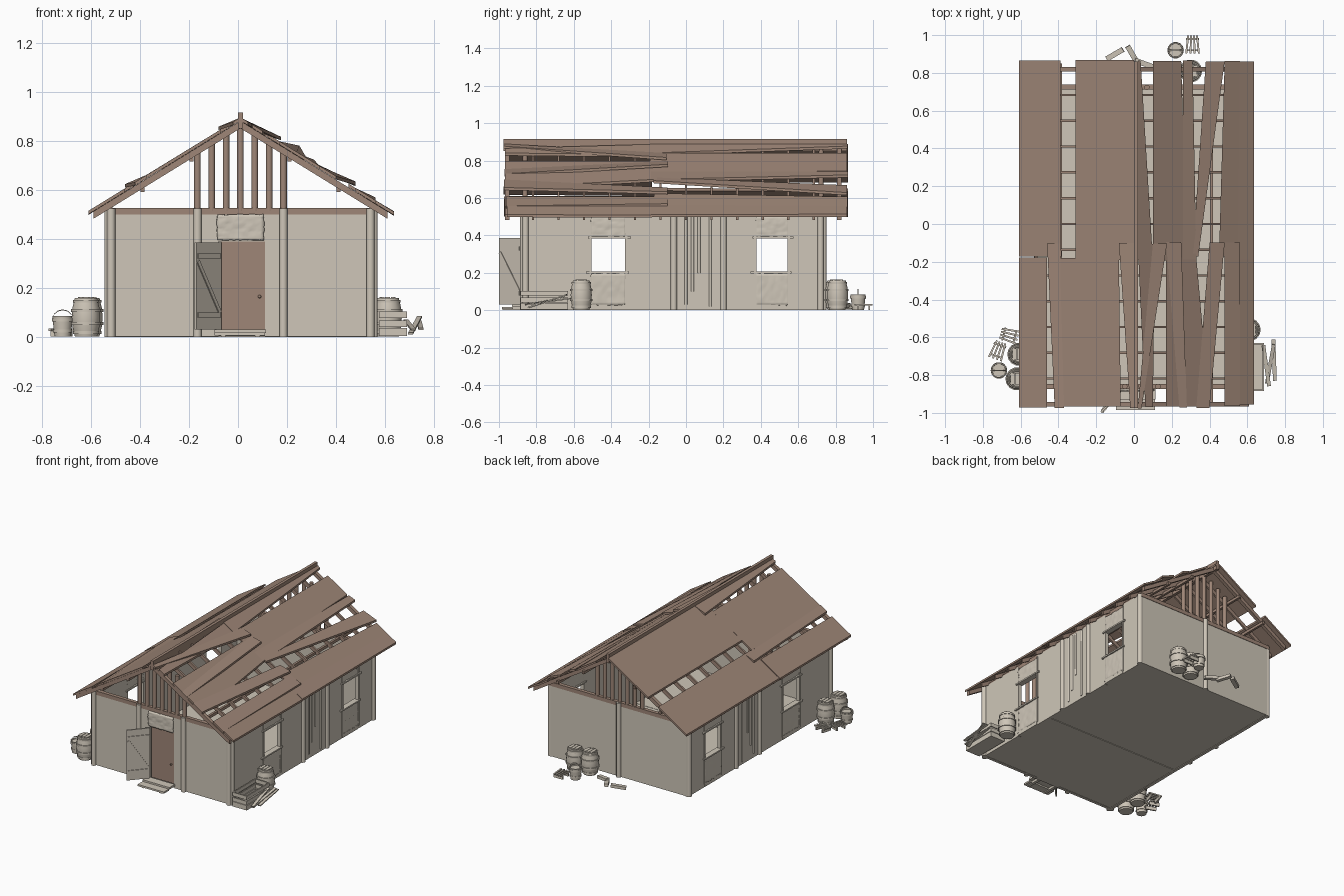
import bpy, bmesh, math, random
from mathutils import Matrix, Vector

if "Cube" in bpy.data.objects:
    bpy.data.objects.remove(bpy.data.objects["Cube"])

random.seed(4)


def material(name, rgb):
    m = bpy.data.materials.new(name)
    m.diffuse_color = (*rgb, 1)
    m.use_nodes = True
    m.node_tree.nodes["Principled BSDF"].inputs["Base Color"].default_value = m.diffuse_color
    return m


PALE = material("pale_plaster", (0.62, 0.565, 0.48))
BROWN = material("brown_timber", (0.345, 0.24, 0.185))


def hexa(bm, pts):
    v = [bm.verts.new(p) for p in pts]
    bm.faces.new(v[3::-1])
    bm.faces.new(v[4:])
    for i in range(4):
        j = (i + 1) % 4
        bm.faces.new((v[i], v[j], v[j + 4], v[i + 4]))


def box(bm, x0, x1, y0, y1, z0, z1, m=Matrix()):
    hexa(bm, [m @ Vector((x, y, z)) for z in (z0, z1)
              for x, y in ((x0, y0), (x1, y0), (x1, y1), (x0, y1))])


def place(x, y, z=0, turn=0, tilt=0):
    return Matrix.Translation((x, y, z)) @ Matrix.Rotation(math.radians(turn), 4, 'Z') \
        @ Matrix.Rotation(math.radians(tilt), 4, 'X')


def post(bm, x, y, z0, z1, r=0.018):
    bmesh.ops.create_cone(bm, segments=8, cap_ends=True, radius1=r, radius2=r, depth=z1 - z0,
                          matrix=place(x, y, (z0 + z1) / 2, 22.5))


def finish(bm, name, mat, angle=None):
    bmesh.ops.recalc_face_normals(bm, faces=bm.faces[:])
    me = bpy.data.meshes.new(name)
    bm.to_mesh(me)
    bm.free()
    me.materials.append(mat)
    ob = bpy.data.objects.new(name, me)
    bpy.context.collection.objects.link(ob)
    if angle:
        bpy.ops.object.select_all(action='DESELECT')
        ob.select_set(True)
        bpy.context.view_layer.objects.active = ob
        bpy.ops.object.shade_smooth_by_angle(angle=math.radians(angle))
    return ob


L, R, F, B = -0.53, 0.555, -0.87, 0.735      # outer wall lines
WINDOWS = ((-0.51, -0.32), (0.37, 0.55))

# Floor slabs with a joint beam
bm = bmesh.new()
box(bm, L, R, F, -0.24, 0.004, 0.02)
box(bm, L, R, -0.2, B, 0.004, 0.02)
box(bm, L, R, -0.24, -0.2, 0, 0.022)
finish(bm, "floor", PALE)

# Walls, with gaps for windows and doorway
bm = bmesh.new()
for x0 in (L, R - 0.02):
    for y0, y1 in ((F, -0.51), (-0.32, 0.37), (0.55, B)):
        box(bm, x0, x0 + 0.02, y0, y1, 0, 0.52)
for x0, x1 in ((L, -0.08), (0.11, R)):
    box(bm, x0, x1, F, F + 0.02, 0.002, 0.505)
box(bm, -0.08, 0.11, F, F + 0.02, 0.39, 0.505)
box(bm, L, R, B - 0.02, B, 0.002, 0.505)
finish(bm, "walls", PALE)

# Brown wall plates under the roof
bm = bmesh.new()
for y in (F, B - 0.02):
    box(bm, L, R, y - 0.003, y + 0.023, 0.5, 0.527)
for x in (L, R - 0.02):
    box(bm, x + 0.002, x + 0.018, F, B, 0.5, 0.53)
finish(bm, "wall_plates", BROWN)

# Rounded wall posts and side battens
bm = bmesh.new()
for x in (L + 0.013, -0.165, 0.185, R - 0.015):
    post(bm, x, F, 0, 0.525)
post(bm, 0.01, B, 0, 0.525)
for x in (L + 0.002, R - 0.002):
    for y in (F + 0.012, -0.065, 0.2, B - 0.015):
        post(bm, x, y, 0, 0.52)
    for y, z0 in ((0.0, 0.03), (0.035, 0.1), (0.07, 0.2), (0.13, 0.02)):
        post(bm, x, y, z0, 0.51, 0.008)
finish(bm, "wall_posts", PALE, 60)


# Lumpy infill panels
def lumpy(name, w, h, m):
    bm = bmesh.new()
    bmesh.ops.create_grid(bm, x_segments=14, y_segments=10, size=0.5)
    for v in bm.verts:
        edge = max(abs(v.co.x), abs(v.co.y)) > 0.49
        v.co.x *= w * random.uniform(0.97, 1.02) if edge else w
        v.co.y *= h * random.uniform(0.97, 1.02) if edge else h
        v.co.z = random.uniform(-0.003, 0.003)
        v.co = m @ v.co
    mod = finish(bm, name, PALE, 60).modifiers.new("thickness", 'SOLIDIFY')
    mod.thickness = 0.022
    mod.offset = 0


UP = Matrix.Rotation(math.pi / 2, 4, 'X')
lumpy("door_head_panel", 0.19, 0.105, place(0.01, F - 0.003, 0.447) @ UP)
bm = bmesh.new()
for x in (L + 0.008, R - 0.008):
    for y0, y1 in WINDOWS:
        for z0, z1 in ((0.025, 0.2), (0.39, 0.5)):
            lumpy("window_panel", y1 - y0, z1 - z0, place(x, (y0 + y1) / 2, (z0 + z1) / 2, 90) @ UP)
        # Window rails and jambs
        box(bm, x - 0.02, x + 0.02, y0 - 0.025, y1 + 0.015, 0.196, 0.206)
        box(bm, x - 0.02, x + 0.02, y0 - 0.015, y1 + 0.025, 0.384, 0.394)
        box(bm, x - 0.012, x + 0.012, y0, y1, 0.002, 0.03)
        for y in (y0, y1):
            box(bm, x - 0.013, x + 0.013, y - 0.006, y + 0.006, 0.02, 0.51)
finish(bm, "window_frames", PALE)

# Doorway: inner brown door, knob, open leaf, steps
bm = bmesh.new()
box(bm, -0.07, 0.11, F + 0.004, F + 0.018, 0.03, 0.39)
finish(bm, "inner_door", BROWN)
bm = bmesh.new()
bmesh.ops.create_uvsphere(bm, u_segments=8, v_segments=6, radius=0.007,
                          matrix=place(0.088, F - 0.002, 0.165))
finish(bm, "door_knob", BROWN, 60)
bm = bmesh.new()
leaf = place(-0.072, F - 0.01, 0, 229)
box(bm, 0, 0.155, -0.005, 0.005, 0.03, 0.385, leaf)
for z in (0.08, 0.32):
    box(bm, 0.008, 0.147, -0.01, 0.01, z, z + 0.02, leaf)
box(bm, 0, 0.25, 0.004, 0.01, -0.008, 0.008,
    leaf @ place(0.01, 0, 0.1) @ Matrix.Rotation(math.radians(-57), 4, 'Y'))
finish(bm, "open_door", PALE)
bm = bmesh.new()
box(bm, -0.095, 0.115, -0.93, F, 0.016, 0.03)
box(bm, -0.095, 0.11, -0.985, -0.925, 0.006, 0.018)
for x in (-0.07, 0.07):
    box(bm, x, x + 0.02, -0.98, F, 0, 0.016)
finish(bm, "door_steps", PALE)

# ---- Roof ----
CX = 0.01


def roof_z(x):
    return 0.893 - 0.615 * abs(x - CX)


# Gable studs, front and back
bm = bmesh.new()
for y in (F + 0.01, B - 0.012):
    for k in range(-3, 4):
        x = CX + k * 0.0585
        post(bm, x, y, 0.515, roof_z(x) - 0.02, 0.0145)
finish(bm, "gable_studs", BROWN, 60)

# Ridge beam, rafters and purlins
bm = bmesh.new()
box(bm, CX - 0.01, CX + 0.01, -0.975, 0.86, 0.85, 0.915)
for i in range(14):
    y = -0.955 + i * 0.1365
    w = 0.012 if i in (0, 13) else 0.006
    for s in (-1, 1):
        hexa(bm, [(CX + s * d, yy, roof_z(CX + s * d) - h) for h in (0.042, 0.012)
                  for d, yy in ((0, y - w), (0.6, y - w), (0.6, y + w), (0, y + w))])
for d in (-0.4, -0.2, 0.2, 0.4):
    x = CX + d
    box(bm, x - 0.008, x + 0.008, -0.96, 0.85, roof_z(x) - 0.055, roof_z(x) - 0.035)
finish(bm, "rafters", BROWN)


# Roof boards: x edges at the front end, x edges at the back end, lift of the warped corner
def boards(name, y0, y1, rows):
    bm = bmesh.new()
    for a0, a1, b0, b1, warp in rows:
        s, e = y0 + random.uniform(-0.015, 0.01), y1 + random.uniform(-0.005, 0.005)
        ends = ((a0, s, 0.003), (a1, s, 0.003), (b1, e, warp), (b0, e, 0.003))
        hexa(bm, [(x, y, roof_z(x) + up - t) for t in (0.014, 0) for x, y, up in ends])
    finish(bm, name, BROWN)


boards("front_roof_boards", -0.965, -0.18, (
    (-0.46, -0.61, -0.46, -0.61, 0), (-0.07, -0.38, -0.08, -0.39, 0.004),
    (0.17, 0.4, 0.17, 0.33, 0.003), (0.56, 0.635, 0.54, 0.635, 0)))
boards("front_warped_boards", -0.965, -0.1, (
    (-0.37, -0.42, -0.39, -0.46, 0.02), (0.005, -0.02, 0, -0.08, 0.02),
    (0.02, 0.04, 0.1, 0.175, 0.025), (0.06, 0.1, 0.02, 0.11, 0),
    (0.24, 0.28, 0.17, 0.25, 0.035), (0.33, 0.4, 0.4, 0.48, 0.03),
    (0.48, 0.56, 0.48, 0.56, 0.015)))
boards("back_roof_boards", -0.18, 0.865, (
    (-0.385, -0.61, -0.39, -0.61, 0), (0, -0.31, 0, -0.31, 0),
    (0.02, 0.1, 0.02, 0.035, 0), (0.1, 0.28, 0.1, 0.25, 0),
    (0.26, 0.33, 0.26, 0.31, 0.015), (0.31, 0.34, 0.38, 0.48, 0.025),
    (0.45, 0.57, 0.48, 0.56, 0), (0.55, 0.635, 0.56, 0.635, 0.005)))


# ---- Yard clutter ----
def lathe(bm, profile, x, y, n=14):
    rings = [[bm.verts.new((x + r * math.cos(k * math.tau / n), y + r * math.sin(k * math.tau / n), z))
              for k in range(n)] for r, z in profile]
    for a, b in zip(rings, rings[1:]):
        for k in range(n):
            bm.faces.new((a[k], a[(k + 1) % n], b[(k + 1) % n], b[k]))
    bm.faces.new(rings[0][::-1])
    bm.faces.new(rings[-1])


def hoop(bm, x, y, z, r):
    lathe(bm, ((r - 0.004, z - 0.006), (r, z - 0.006), (r, z + 0.006), (r - 0.004, z + 0.006)), x, y)


for x, y in ((-0.61, -0.69), (-0.62, -0.82), (0.61, -0.56), (0.3, 0.81), (0.19, 0.8)):
    bm = bmesh.new()
    belly = [(0.058 - 0.013 * (k / 2 - 1) ** 2, 0.002 + 0.0395 * k) for k in range(5)]
    lathe(bm, belly + [(0.04, 0.16), (0.038, 0.152)], x, y)
    for z, r in ((0.018, 0.053), (0.055, 0.061), (0.108, 0.061), (0.146, 0.053)):
        hoop(bm, x, y, z, r)
    for k in (-1, 0, 1):                       # lid planks
        box(bm, x + k * 0.023 - 0.01, x + k * 0.023 + 0.01, y - 0.03, y + 0.03, 0.15, 0.164)
    finish(bm, "barrel", PALE, 35)

for x, y in ((-0.715, -0.775), (0.22, 0.92)):
    bm = bmesh.new()
    lathe(bm, ((0.033, 0.002), (0.042, 0.085), (0.036, 0.085), (0.03, 0.02)), x, y)
    hoop(bm, x, y, 0.025, 0.039)
    hoop(bm, x, y, 0.07, 0.044)
    for k in range(6):                         # arched handle
        p, q = ((x + 0.04 * math.cos(t), 0.075 + 0.036 * math.sin(t))
                for t in (math.pi * k / 6, math.pi * (k + 1) / 6))
        hexa(bm, [(u, y + w, z + h) for h in (-0.002, 0.002)
                  for u, z, w in ((*p, -.003), (*q, -.003), (*q, .003), (*p, .003))])
    finish(bm, "bucket", PALE, 35)

# Fanned plank bundles
for x, y, turn in ((-0.66, -0.59, 75), (-0.72, -0.67, -20), (0.31, 0.95, 0)):
    bm = bmesh.new()
    for k in range(4):
        box(bm, -0.005, 0.005, -0.048, 0.048, 0.025, 0.034,
            place(x, y, 0, turn) @ place((k - 1.5) * 0.019, 0, 0, (k - 1.5) * 4))
    for yy in (-0.035, 0.025):
        box(bm, -0.035, 0.035, yy, yy + 0.01, 0.002, 0.025, place(x, y, 0, turn))
    finish(bm, "plank_bundle", PALE)

# Open slatted crate and loose boards
bm = bmesh.new()
for z in (0.012, 0.042, 0.078):
    for x in (0.575, 0.68):
        box(bm, x, x + 0.008, -0.885, -0.63, z, z + 0.026)
    for y in (-0.885, -0.638):
        box(bm, 0.575, 0.688, y, y + 0.008, z, z + 0.026)
box(bm, 0.575, 0.688, -0.885, -0.63, 0.004, 0.012)
finish(bm, "slatted_crate", PALE)
bm = bmesh.new()
for x, y, turn, lean in ((0.70, -0.75, 8, 10), (0.722, -0.74, -10, 18), (0.742, -0.72, 2, 8)):
    box(bm, -0.01, 0.01, -0.11, 0.11, 0, 0.007, place(x, y, 0.045, turn, lean))
for x, y, turn in ((-0.01, 0.9, 30), (-0.1, 0.9, -60), (0.05, 0.85, 70)):
    box(bm, -0.014, 0.014, -0.05, 0.05, 0.002, 0.022, place(x, y, 0.01, turn, 8))
finish(bm, "loose_boards", PALE)
